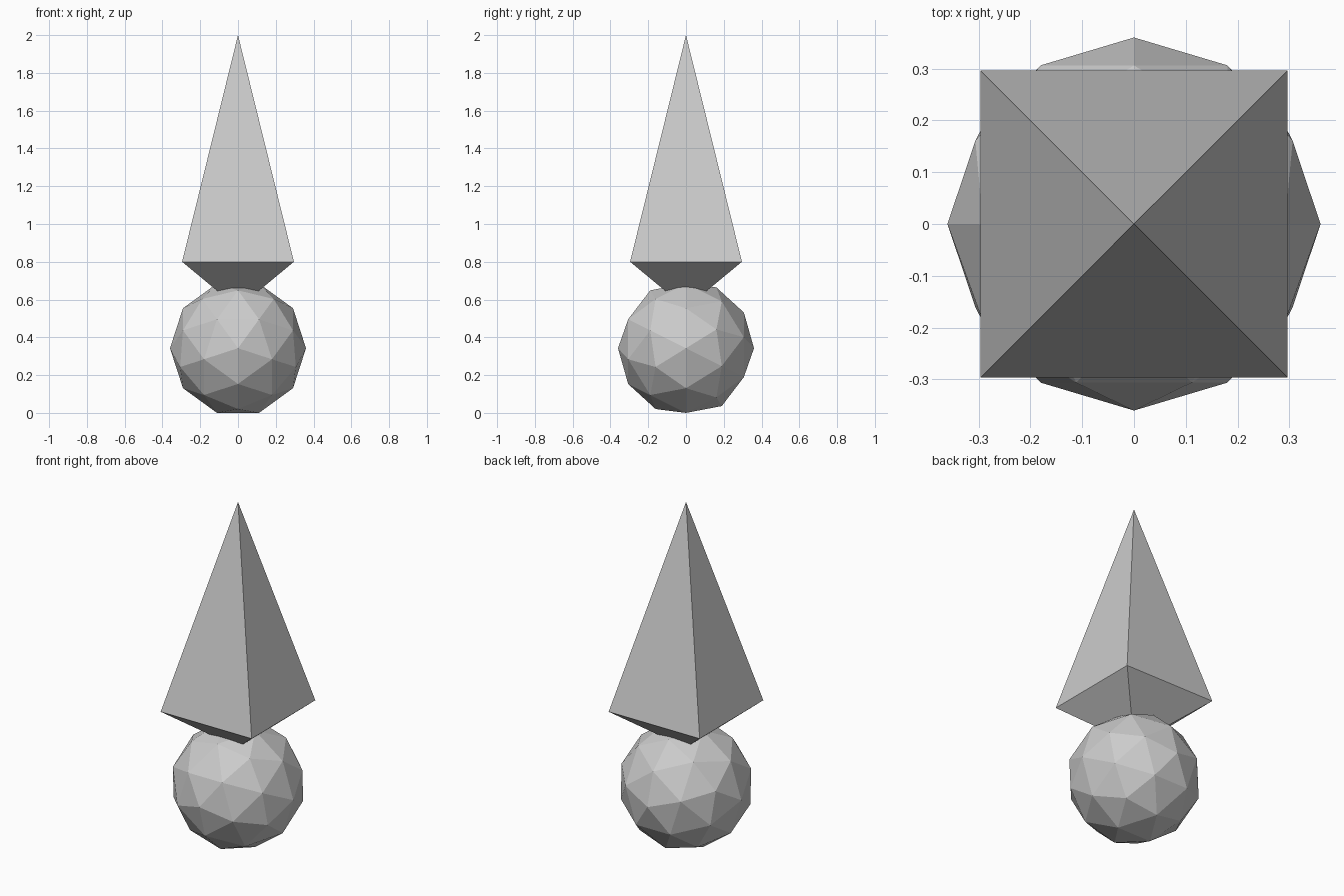
import bpy
import math
from mathutils import Matrix

if "Cube" in bpy.data.objects:
    bpy.data.objects.remove(bpy.data.objects["Cube"])

R = 0.36            # ball radius
HALF = 0.296        # half width of the spike at its widest
WIDE_Z, TIP_Z, LOW_Z = 0.80, 2.0, 0.555

# Ball: low-poly icosphere lying on its side, pole axis along y
bpy.ops.mesh.primitive_ico_sphere_add(subdivisions=2, radius=R)
ball = bpy.context.object
ball.name = "ball"
lay_down = Matrix(((0, 1, 0), (0, 0, 1), (1, 0, 0))).to_4x4()
ball.data.transform(lay_down)
ball.location.z = R * math.cos(math.radians(18))

# Spike: four-sided double pyramid whose short lower point sinks into the ball
ring = [(-HALF, -HALF, WIDE_Z), (HALF, -HALF, WIDE_Z),
        (HALF, HALF, WIDE_Z), (-HALF, HALF, WIDE_Z)]
faces = []
for i in range(4):
    j = (i + 1) % 4
    faces += [(i, j, 4), (j, i, 5)]
mesh = bpy.data.meshes.new("spike")
mesh.from_pydata(ring + [(0, 0, TIP_Z), (0, 0, LOW_Z)], [], faces)
spike = bpy.data.objects.new("spike", mesh)
bpy.context.collection.objects.link(spike)
